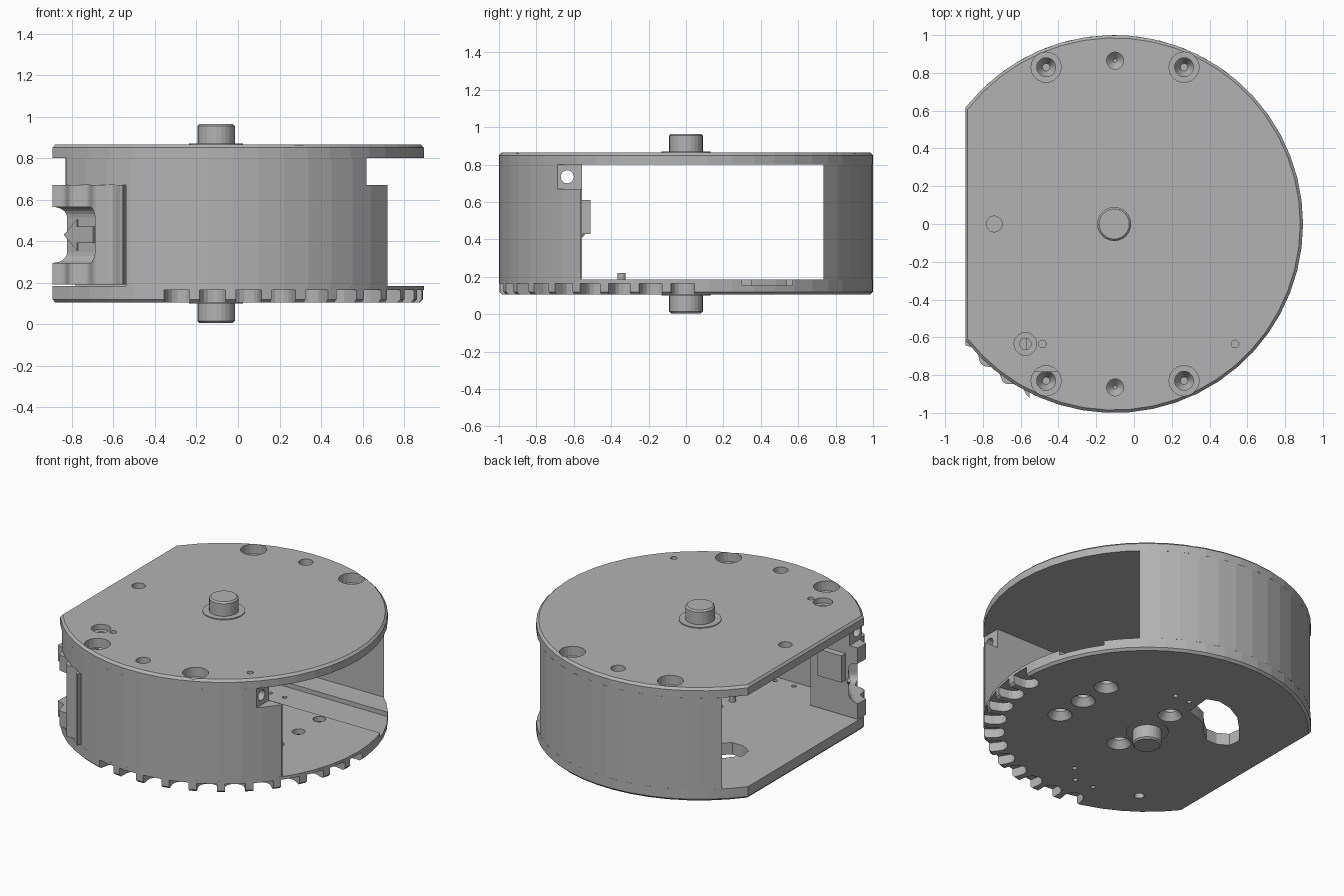
import bpy, bmesh, math
from mathutils import Matrix, Vector

if "Cube" in bpy.data.objects:
    bpy.data.objects.remove(bpy.data.objects["Cube"])

CX = -0.105                      # disc centre on x
Z0, Z1, Z2, Z3 = 0.105, 0.185, 0.80, 0.865
WALL = -0.555                    # inner face of the front wall

grey = bpy.data.materials.new("plain grey")
grey.use_nodes = True
colour = (0.45, 0.45, 0.45, 1)
grey.diffuse_color = colour
grey.node_tree.nodes["Principled BSDF"].inputs["Base Color"].default_value = colour


def finish(name, bm):
    bmesh.ops.recalc_face_normals(bm, faces=bm.faces)
    mesh = bpy.data.meshes.new(name)
    bm.to_mesh(mesh)
    bm.free()
    mesh.materials.append(grey)
    obj = bpy.data.objects.new(name, mesh)
    bpy.context.scene.collection.objects.link(obj)
    return obj


def loft(name, rings, frame=Matrix()):
    """Closed solid through rings given as (outline, z)."""
    bm = bmesh.new()
    loops = [[bm.verts.new(frame @ Vector((x, y, z))) for x, y in pts] for pts, z in rings]
    for a, b in zip(loops, loops[1:]):
        for i in range(len(a)):
            j = (i + 1) % len(a)
            bm.faces.new((a[i], a[j], b[j], b[i]))
    bm.faces.new(loops[0][::-1])
    bm.faces.new(loops[-1])
    return finish(name, bm)


def prism(name, pts, z0, z1, frame=Matrix()):
    return loft(name, [(pts, z0), (pts, z1)], frame)


def box(name, x, y, z, frame=Matrix()):
    return prism(name, [(x[0], y[0]), (x[1], y[0]), (x[1], y[1]), (x[0], y[1])], *z, frame)


def arc(a0, a1, steps, r=1.0, cx=CX, cy=0.0):
    angles = [math.radians(a0 + (a1 - a0) * i / steps) for i in range(steps + 1)]
    return [(cx + r * math.cos(t), cy + r * math.sin(t)) for t in angles]


def turned(name, x, y, profile, sides=24, frame=Matrix()):
    """Round solid from (radius, z) pairs."""
    return loft(name, [(arc(0, 360, sides, r, x, y)[:-1], z) for r, z in profile], frame)


def cut(obj, *tools, keep=False):
    for tool in tools:
        tool.hide_render = True
        mod = obj.modifiers.new("cut", "BOOLEAN")
        mod.operation, mod.solver, mod.object = "DIFFERENCE", "EXACT", tool
        bpy.context.view_layer.update()
        dg = bpy.context.evaluated_depsgraph_get()
        mesh = bpy.data.meshes.new_from_object(obj.evaluated_get(dg))
        obj.modifiers.clear()
        obj.data = mesh
        if not keep:
            bpy.data.objects.remove(tool)


def hole(x, y, r, z0, z1):
    return turned("hole", x, y, [(r, z0), (r, z1)], 20)


def shrink(pts, d):
    return [(CX + (x - CX) * (1 - d), y * (1 - d)) for x, y in pts]


# Top and bottom plates: discs with one flat side and a small edge chamfer
disc = arc(-142, 142, 40)
inner = shrink(disc, 0.015)
top_plate = loft("top_plate", [(disc, Z2), (disc, Z3 - 0.015), (inner, Z3)])
bottom_plate = loft("bottom_plate", [(inner, Z0), (disc, Z0 + 0.015), (disc, Z1)])

# Back wall: solid segment with a flat inner face
back_wall = prism("back_wall", arc(47.3, 132.7, 12), Z1, Z2)

# Front wall: flat inner face, stepped ends, pocket and cross bore
outline = arc(223.6, 325.6, 14) + [(0.72, WALL), (-0.83, WALL)]
front_wall = prism("front_wall", outline, Z1, Z2)
cross = Matrix.Translation((0, -0.635, 0.735)) @ Matrix.Rotation(math.pi / 2, 4, "Y")
cut(front_wall,
    box("notch", (0.62, 1), (-1, 0), (0.67, 1)),
    box("pocket", (-0.57, 0.08), (-0.78, 0), (0, 1)),
    box("grip_space", (-1, -0.54), (-1.2, 0), (0, 0.67)),
    turned("bore", 0, 0, [(0.035, -2), (0.035, 2)], 20, cross))

# Screw holes with counterbores along the front and back
for sy in (-1, 1):
    wall = back_wall if sy > 0 else front_wall
    for x in (-0.465, 0.265):
        cut(top_plate, hole(x, sy * 0.83, 0.08, 0.7, 1))
        cut(wall, turned("screw", x, sy * 0.83, [(0.05, 0.85), (0.05, 0.76), (0.02, 0.7)], 20))
    cut(top_plate, hole(-0.1, sy * 0.865, 0.045, 0.7, 1))
    cut(wall, turned("dimple", -0.1, sy * 0.865, [(0.045, 0.85), (0.045, 0.78), (0.01, 0.74)], 20))

# Smaller holes in the top plate
for x, y, r in ((-0.74, 0, 0.042), (-0.485, -0.635, 0.02), (0.535, -0.635, 0.02),
                (-0.575, -0.635, 0.03)):
    cut(top_plate, hole(x, y, r, 0.7, 1))
cut(top_plate, hole(-0.575, -0.635, 0.06, 0.83, 1))

# Channel in the floor and the curved opening beside it
cut(bottom_plate, box("channel", (-0.15, 1), (0.30, 0.57), (0.155, 0.4)))
kidney = [(-0.15, 0.35), (-0.13, 0.53), (-0.21, 0.56), (-0.31, 0.54), (-0.42, 0.48),
          (-0.52, 0.38), (-0.61, 0.27), (-0.60, 0.19), (-0.53, 0.15), (-0.45, 0.15),
          (-0.38, 0.21), (-0.31, 0.29), (-0.24, 0.32)]
cut(bottom_plate, prism("opening", kidney, 0, 0.4))

# Countersunk and small holes in the bottom plate
for x, y in ((0.43, 0.25), (0.43, 0.03), (0.43, -0.19), (-0.09, 0.235), (-0.07, -0.225)):
    cut(bottom_plate, turned("sink", x, y, [(0.075, 0), (0.075, Z0), (0.04, 0.15), (0.04, 0.3)]))
for x, y, r in ((0.04, 0.44, 0.015), (-0.07, 0.44, 0.015), (-0.055, -0.63, 0.015),
                (-0.15, -0.735, 0.015), (-0.29, -0.735, 0.015), (-0.575, -0.635, 0.03)):
    cut(bottom_plate, hole(x, y, r, 0, 0.4))

# Finger grooves around the lower rim
for k in range(11):
    frame = Matrix.Translation((CX, 0, 0)) @ Matrix.Rotation(math.radians(-1 - 10 * k), 4, "Z")
    pill = [(1.1, -0.062)] + arc(270, 90, 8, 0.062, 0.93) + [(1.1, 0.062)]
    cut(bottom_plate, prism("groove", pill, 0, 0.165, frame))

# Axle stubs with thin collars, above and below
for name, base, side in (("upper", Z3, 1), ("lower", Z0, -1)):
    turned(name + "_collar", CX, 0, [(0.13, base - side * 0.01), (0.13, base + side * 0.006)], 32)
    turned(name + "_axle", CX, 0, [(0.09, base - side * 0.01), (0.09, base + side * 0.09),
                                   (0.08, base + side * 0.1)])

# Grip: lobed block with a rounded finger recess
lobes = []
for i in range(25):
    t = math.radians(218 + i * 26 / 24)
    r = 1.005 + 0.018 * math.cos(i / 24 * 6 * math.pi)
    lobes.append((max(CX + r * math.cos(t), -0.893), r * math.sin(t)))
grip = prism("grip", lobes + [(-0.54, WALL), (-0.89, WALL)], 0.19, 0.67)
radial = Matrix.Translation((CX, 0, 0)) @ Matrix.Rotation(math.radians(225), 4, "Z")
recess = box("recess", (0.9, 1.3), (-0.6, 0.18), (0.295, 0.565), radial)
bevel = recess.modifiers.new("round", "BEVEL")
bevel.width, bevel.segments = 0.05, 5
cut(grip, recess)

# Raised arrow on the recess floor, pointing to the flat side
arrow = [(-0.13, 0), (-0.04, 0.075), (-0.04, 0.04), (0.07, 0.04),
         (0.07, -0.04), (-0.04, -0.04), (-0.04, -0.075)]
stand = radial @ Matrix.Translation((0.9, 0, 0.43)) @ Matrix(
    ((0, 0, 1, 0), (1, 0, 0, 0), (0, 1, 0, 0), (0, 0, 0, 1)))
prism("grip_arrow", arrow, -0.01, 0.009, stand)

# Catch behind the grip and small locating pin
box("catch", (-0.80, -0.62), (WALL - 0.02, -0.51), (0.43, 0.61))
turned("locating_pin", CX, -0.345, [(0.022, Z1 - 0.01), (0.022, 0.22)], 16)
